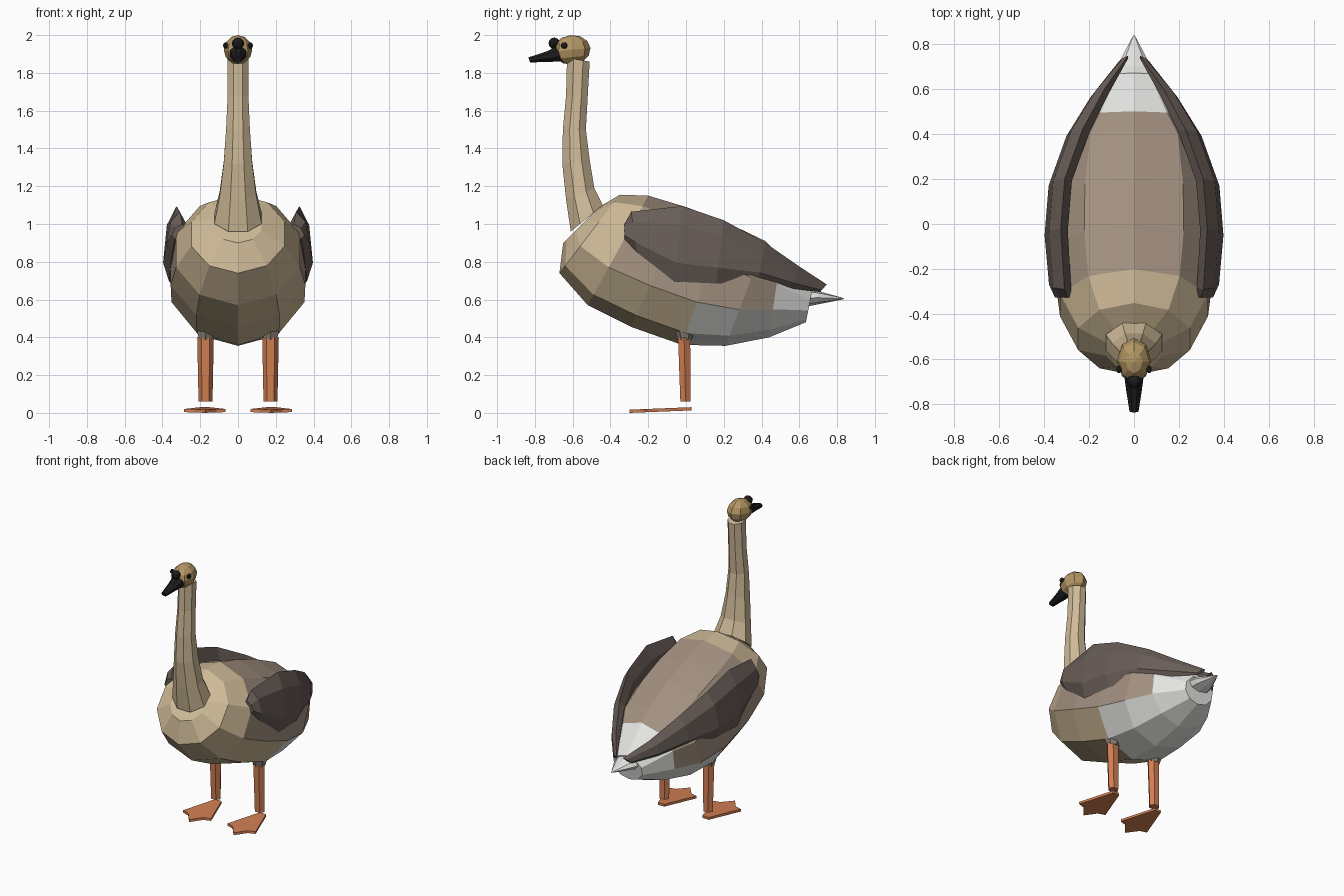
import bpy, bmesh, math
from mathutils import Vector, Matrix

old = bpy.data.objects.get("Cube")
if old:
    bpy.data.objects.remove(old, do_unlink=True)


def material(name, r, g, b):
    m = bpy.data.materials.new(name)
    m.use_nodes = True
    m.diffuse_color = (r, g, b, 1)
    bsdf = next(n for n in m.node_tree.nodes if n.type == 'BSDF_PRINCIPLED')
    bsdf.inputs["Base Color"].default_value = (r, g, b, 1)
    bsdf.inputs["Roughness"].default_value = 0.9
    return m


TAN = material("tan", .62, .49, .31)
BROWN = material("back_brown", .37, .285, .22)
WHITE = material("rump_white", .78, .78, .76)
GOLD = material("head_gold", .46, .31, .13)
DARK = material("wing_brown", .14, .11, .095)
BLACK = material("black", .012, .012, .012)
ORANGE = material("orange", .64, .21, .085)
THIGH = material("thigh_grey", .25, .21, .18)


def finish(name, bm, mats):
    bmesh.ops.recalc_face_normals(bm, faces=bm.faces[:])
    me = bpy.data.meshes.new(name)
    bm.to_mesh(me)
    bm.free()
    for m in mats:
        me.materials.append(m)
    ob = bpy.data.objects.new(name, me)
    bpy.context.collection.objects.link(ob)
    return ob


def loft(name, rings, sides, mats, phase=0.0, side=1, lean=0.0, rule=None):
    """Each ring is (y0, z0, y1, z1, half_width, centre_x), spanning two opposite points."""
    bm = bmesh.new()
    loops = []
    for y0, z0, y1, z1, rx, cx in rings:
        mid = Vector((0, (y0 + y1) / 2, (z0 + z1) / 2))
        arm = Vector((0, y0, z0)) - mid
        grow = 1 / math.cos(phase)
        loop = []
        for k in range(sides):
            a = 2 * math.pi * k / sides + phase
            p = mid + arm * math.cos(a) * grow
            p.x = side * (cx + rx * grow * math.sin(a) + lean * math.cos(a))
            loop.append(bm.verts.new(p))
        loops.append(loop)
    for i in range(len(loops) - 1):
        a, b = loops[i], loops[i + 1]
        for k in range(sides):
            n = (k + 1) % sides
            f = bm.faces.new((a[k], a[n], b[n], b[k]))
            if rule:
                f.material_index = rule(i, k)
    bm.faces.new(loops[0])
    end = bm.faces.new(loops[-1])
    if rule:
        end.material_index = rule(len(loops) - 2, sides // 2)
    return finish(name, bm, mats)


def ball(name, centre, scale, mat, u=8, v=6, pitch=0.0):
    bm = bmesh.new()
    bmesh.ops.create_uvsphere(bm, u_segments=u, v_segments=v, radius=1)
    bmesh.ops.transform(bm, verts=bm.verts[:], matrix=Matrix.Translation(centre)
                        @ Matrix.Rotation(pitch, 4, 'X') @ Matrix.Diagonal((*scale, 1)))
    return finish(name, bm, [mat])


# Body: tan chest, brown back, white rump and rear belly
def plumage(span, k):
    if k < 2 or k >= 8:
        return 0 if span < 4 else 2
    return 0 if span < 2 else (1 if span < 6 else 2)


loft("body", [
    (-.65, .90, -.46, 1.09, .13, 0),
    (-.67, .74, -.35, 1.155, .26, 0),
    (-.52, .57, -.20, 1.15, .345, 0),
    (-.29, .455, 0, 1.09, .375, 0),
    (-.02, .36, .20, 1.015, .37, 0),
    (.21, .355, .42, .91, .33, 0),
    (.44, .40, .50, .83, .245, 0),
    (.635, .48, .67, .66, .115, 0),
], 10, [TAN, BROWN, WHITE], rule=plumage)

# Tail
loft("tail", [(.60, .555, .60, .66, .105, 0),
              (.70, .575, .70, .645, .075, 0),
              (.835, .602, .835, .608, .004, 0)], 8, [WHITE])

# Neck
loft("neck", [
    (-.61, .96, -.44, 1.10, .125, 0),
    (-.635, 1.13, -.485, 1.19, .097, 0),
    (-.655, 1.32, -.51, 1.34, .075, 0),
    (-.652, 1.5, -.53, 1.5, .063, 0),
    (-.635, 1.68, -.52, 1.68, .055, 0),
    (-.63, 1.88, -.51, 1.86, .055, 0),
], 8, [TAN], phase=math.pi / 8)

# Head, bill and knob
ball("head", (0, -.605, 1.922), (.075, .1, .078), GOLD, pitch=.1)
loft("bill", [(-.66, 1.86, -.66, 1.955, .045, 0),
              (-.745, 1.858, -.735, 1.915, .034, 0),
              (-.825, 1.855, -.835, 1.882, .02, 0)], 8, [BLACK], phase=math.pi / 8)
ball("bill_knob", (0, -.698, 1.957), (.032, .03, .03), BLACK)

# Outline of a webbed foot around its own centre line
FOOT = [(-.025, .03), (.025, .03), (.11, -.21), (.06, -.225),
        (0, -.3), (-.06, -.225), (-.11, -.21)]

for label, s in (("left", 1), ("right", -1)):
    ball(label + "_eye", (s * .066, -.645, 1.945), (.013, .017, .017), BLACK)

    # Folded wing
    loft(label + "_wing", [
        (-.325, .92, -.325, 1.0, .03, .315),
        (-.26, .85, -.29, 1.065, .045, .328),
        (-.06, .695, -.02, 1.095, .048, .345),
        (.16, .685, .20, 1.02, .048, .327),
        (.38, .69, .42, .90, .048, .248),
        (.55, .66, .60, .775, .038, .15),
        (.71, .64, .745, .68, .014, .047),
    ], 6, [DARK], side=s, lean=.02)

    # Thigh and shank, lofted upward
    loft(label + "_thigh", [(-.045, .385, .03, .385, .038, .172),
                            (-.06, .44, .045, .44, .055, .172),
                            (-.06, .50, .045, .50, .055, .172)], 6, [THIGH], side=s)
    loft(label + "_leg", [(-.03, .06, .025, .06, .032, .172),
                          (-.042, .40, .022, .40, .038, .172)], 6, [ORANGE],
         phase=math.pi / 6, side=s)

    # Webbed foot, rising a little toward the heel
    bm = bmesh.new()
    base = [bm.verts.new((s * (.175 + x), y, (y + .3) * .04)) for x, y in FOOT]
    sole = bm.faces.new(base)
    up = bmesh.ops.extrude_face_region(bm, geom=[sole])
    for v in up["geom"]:
        if isinstance(v, bmesh.types.BMVert):
            v.co.z += .017
    finish(label + "_foot", bm, [ORANGE])
